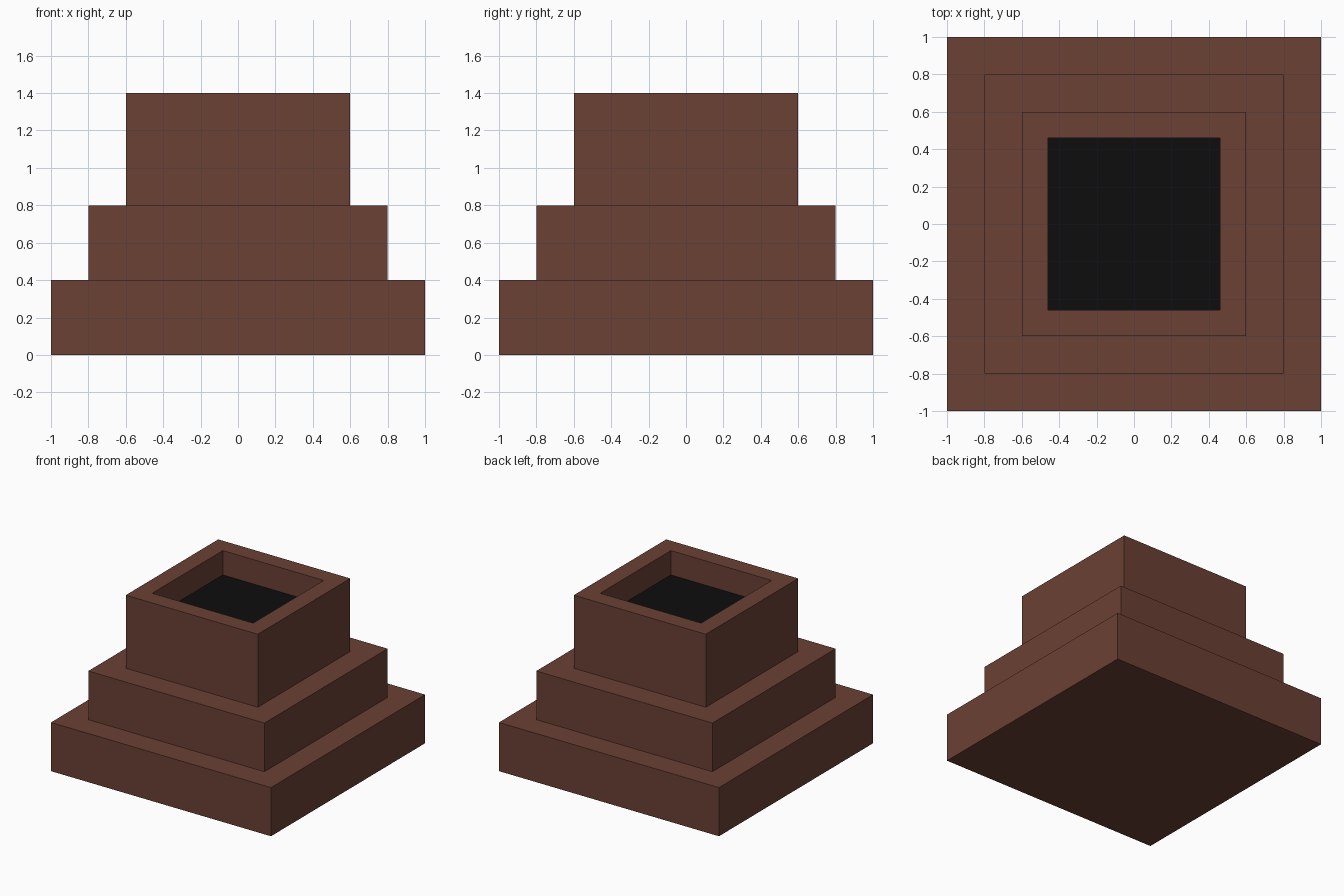
import bpy
import bmesh
from mathutils import Matrix

cube = bpy.data.objects.get("Cube")
if cube:
    bpy.data.objects.remove(cube, do_unlink=True)


def make_material(name, rgb):
    mat = bpy.data.materials.new(name)
    mat.use_nodes = True
    color = (*rgb, 1.0)
    mat.diffuse_color = color
    bsdf = next(n for n in mat.node_tree.nodes if n.type == "BSDF_PRINCIPLED")
    bsdf.inputs["Base Color"].default_value = color
    return mat


brown = make_material("brown", (0.145, 0.052, 0.035))
black = make_material("black", (0.004, 0.004, 0.004))


def make_tier(name, width, bottom, top, rim=0, depth=0):
    """Square block; a rim width sinks a black-floored recess into its top."""
    bm = bmesh.new()
    place = Matrix.Translation((0, 0, (bottom + top) / 2))
    size = Matrix.Diagonal((width, width, top - bottom, 1))
    bmesh.ops.create_cube(bm, size=1, matrix=place @ size)
    if rim:
        bm.normal_update()
        lid = max(bm.faces, key=lambda f: f.calc_center_median().z)
        # Inset the rim, then add walls down to the recess floor
        bmesh.ops.inset_region(bm, faces=[lid], thickness=rim)
        floor = bmesh.ops.extrude_discrete_faces(bm, faces=[lid])["faces"][0]
        bmesh.ops.translate(bm, verts=floor.verts, vec=(0, 0, -depth))
        floor.material_index = 1
        bm.normal_update()
    mesh = bpy.data.meshes.new(name)
    bm.to_mesh(mesh)
    bm.free()
    mesh.materials.append(brown)
    mesh.materials.append(black)
    obj = bpy.data.objects.new(name, mesh)
    bpy.context.collection.objects.link(obj)
    return obj


# Three stacked square tiers, the top one hollowed
make_tier("base_tier", 2.0, 0.0, 0.4)
make_tier("middle_tier", 1.6, 0.4, 0.8)
make_tier("top_tier", 1.2, 0.8, 1.4, rim=0.2, depth=0.2)
